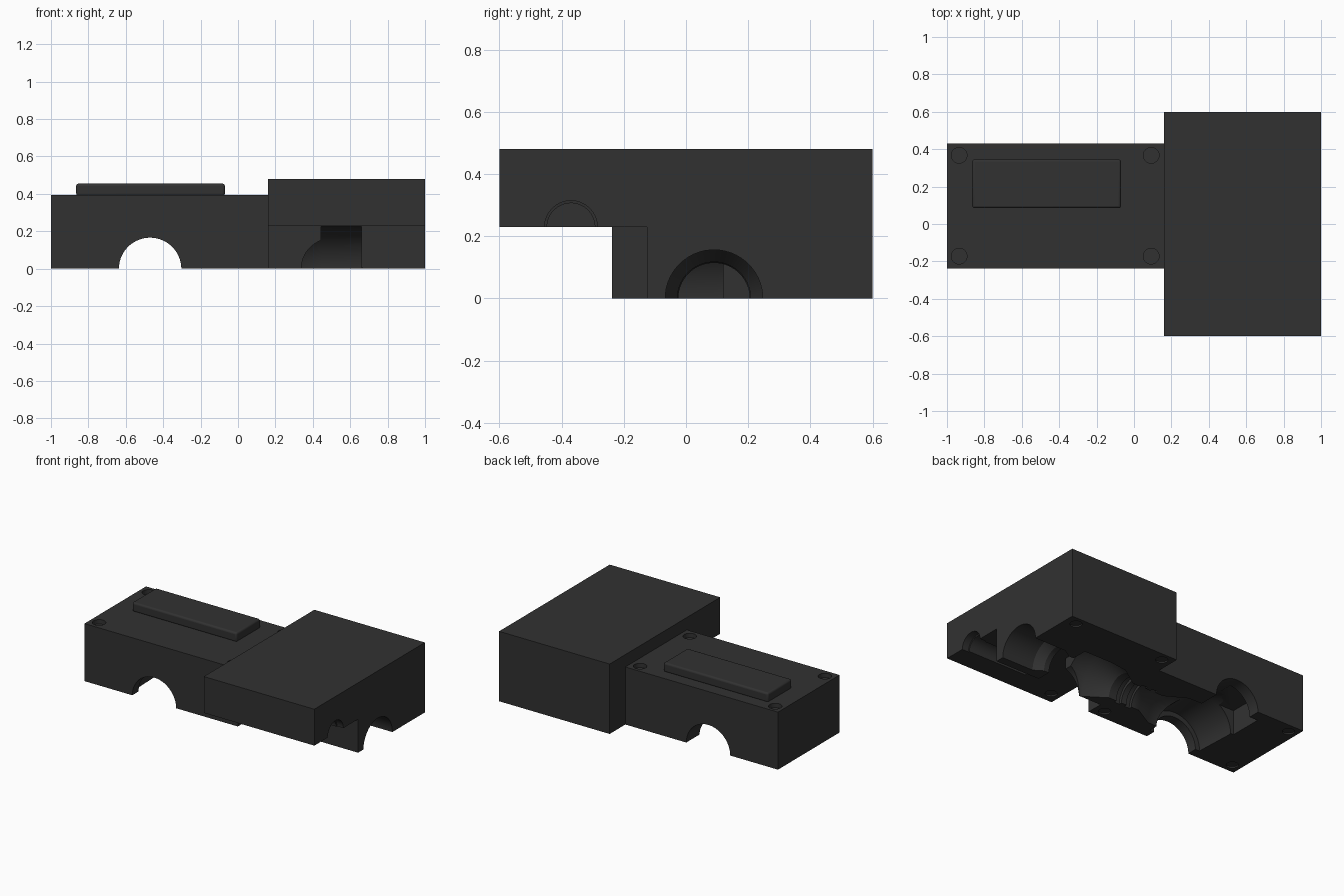
import bpy, bmesh, math
from mathutils import Vector

if "Cube" in bpy.data.objects:
    bpy.data.objects.remove(bpy.data.objects["Cube"])

plastic = bpy.data.materials.new("charcoal plastic")
plastic.diffuse_color = (0.031, 0.031, 0.031, 1)
plastic.use_nodes = True
plastic.node_tree.nodes["Principled BSDF"].inputs["Base Color"].default_value = plastic.diffuse_color


def box(name, lo, hi):
    lo, hi = Vector(lo), Vector(hi)
    bpy.ops.mesh.primitive_cube_add(size=1, location=(lo + hi) / 2)
    o = bpy.context.object
    o.name = name
    o.scale = hi - lo
    bpy.ops.object.transform_apply(location=True, rotation=True, scale=True)
    return o


def lathe(axis, centre, profile, n=48):
    """Round cutter: profile of (position along axis, radius); centre is the other two coordinates."""
    k = "xyz".index(axis)
    bm = bmesh.new()
    rings = []
    for t, r in profile:
        ring = []
        for i in range(n):
            a = 2 * math.pi * (i + 0.37) / n
            c = [centre[0] + r * math.cos(a), centre[1] + r * math.sin(a)]
            c.insert(k, t)
            ring.append(bm.verts.new(c))
        rings.append(ring)
    for a, b in zip(rings, rings[1:]):
        for i in range(n):
            j = (i + 1) % n
            bm.faces.new((a[i], a[j], b[j], b[i]))
    bm.faces.new(rings[0])
    bm.faces.new(rings[-1])
    bmesh.ops.recalc_face_normals(bm, faces=bm.faces)
    me = bpy.data.meshes.new("cutter")
    bm.to_mesh(me)
    bm.free()
    o = bpy.data.objects.new("cutter", me)
    bpy.context.collection.objects.link(o)
    return o


def combine(target, tool, op):
    m = target.modifiers.new("combine", "BOOLEAN")
    m.operation, m.object, m.solver = op, tool, "EXACT"
    bpy.context.view_layer.objects.active = target
    bpy.ops.object.modifier_apply(modifier=m.name)
    bpy.data.objects.remove(tool, do_unlink=True)


# Outer shell: long body, overhanging block and the wall beneath it
housing = box("housing", (-1, -0.238, 0), (0.165, 0.43, 0.395))
profile = [(-0.6, 0.23), (-0.125, 0.23), (-0.125, 0), (0.6, 0), (0.6, 0.48), (-0.6, 0.48)]
bm = bmesh.new()
left = bm.faces.new([bm.verts.new((0.16, y, z)) for y, z in profile])
side = bmesh.ops.extrude_face_region(bm, geom=[left])["geom"]
bmesh.ops.translate(bm, vec=(0.84, 0, 0), verts=[v for v in side if isinstance(v, bmesh.types.BMVert)])
bmesh.ops.recalc_face_normals(bm, faces=bm.faces)
mesh = bpy.data.meshes.new("end block")
bm.to_mesh(mesh)
bm.free()
end_block = bpy.data.objects.new("end_block", mesh)
bpy.context.collection.objects.link(end_block)
combine(housing, end_block, "UNION")

X, Y = -0.47, 0.09
cutters = [
    # Cross channel through the long body, wider and rounded inside
    lathe("y", (X, -0.001), [(-0.3, 0.167), (-0.17, 0.167), (-0.169, 0.2), (-0.13, 0.2),
                             (0.1, 0.21), (0.17, 0.2), (0.23, 0.18), (0.26, 0.167), (0.5, 0.167)]),
    box("pocket", (-0.7, 0.12, -0.05), (-0.48, 0.35, 0.17)),
    # Stepped neck, end chamber and outlet along the length
    lathe("x", (Y, -0.001), [(-0.45, 0.2), (-0.2, 0.195), (-0.06, 0.115), (0.0, 0.115),
                             (0.001, 0.135), (0.04, 0.135), (0.041, 0.115), (0.08, 0.115),
                             (0.081, 0.135), (0.12, 0.135), (0.121, 0.115), (0.18, 0.115),
                             (0.32, 0.21), (0.445, 0.226), (0.66, 0.226), (0.661, 0.118),
                             (0.7, 0.118), (0.76, 0.157), (1.1, 0.157)]),
    # Front opening below the overhang
    lathe("y", (0.5, -0.001), [(-0.2, 0.162), (0.05, 0.162)]),
    box("notch", (0.445, -0.2, -0.05), (0.66, 0.088, 0.2255)),
    # Small half-round groove under the overhang
    lathe("x", (-0.37, 0.229), [(0.5, 0.077), (0.95, 0.077), (0.951, 0.085), (1.1, 0.085)]),
]
# Screw recesses, top and bottom
for x in (-0.935, 0.092):
    for y in (-0.172, 0.367):
        cutters.append(lathe("z", (x, y), [(0.365, 0.042), (0.45, 0.042)]))
for x, y, z in [(-0.935, -0.172, 0), (-0.935, 0.367, 0), (0.092, -0.172, 0),
                (0.92, 0.54, 0), (0.23, 0.54, 0), (0.23, -0.52, 0.23)]:
    cutters.append(lathe("z", (x, y), [(z - 0.05, 0.038), (z + 0.01, 0.038)]))
for c in cutters:
    combine(housing, c, "DIFFERENCE")

# Raised panel with softened top edge
panel = box("raised_panel", (-0.865, 0.085, 0.39), (-0.07, 0.345, 0.455))
bev = panel.modifiers.new("soft edge", "BEVEL")
bev.width, bev.segments = 0.012, 3

for o in (housing, panel):
    o.data.materials.clear()
    o.data.materials.append(plastic)
    for p in o.data.polygons:
        p.material_index = 0
    bpy.ops.object.select_all(action="DESELECT")
    o.select_set(True)
    bpy.context.view_layer.objects.active = o
    bpy.ops.object.shade_smooth_by_angle(angle=math.radians(30))
